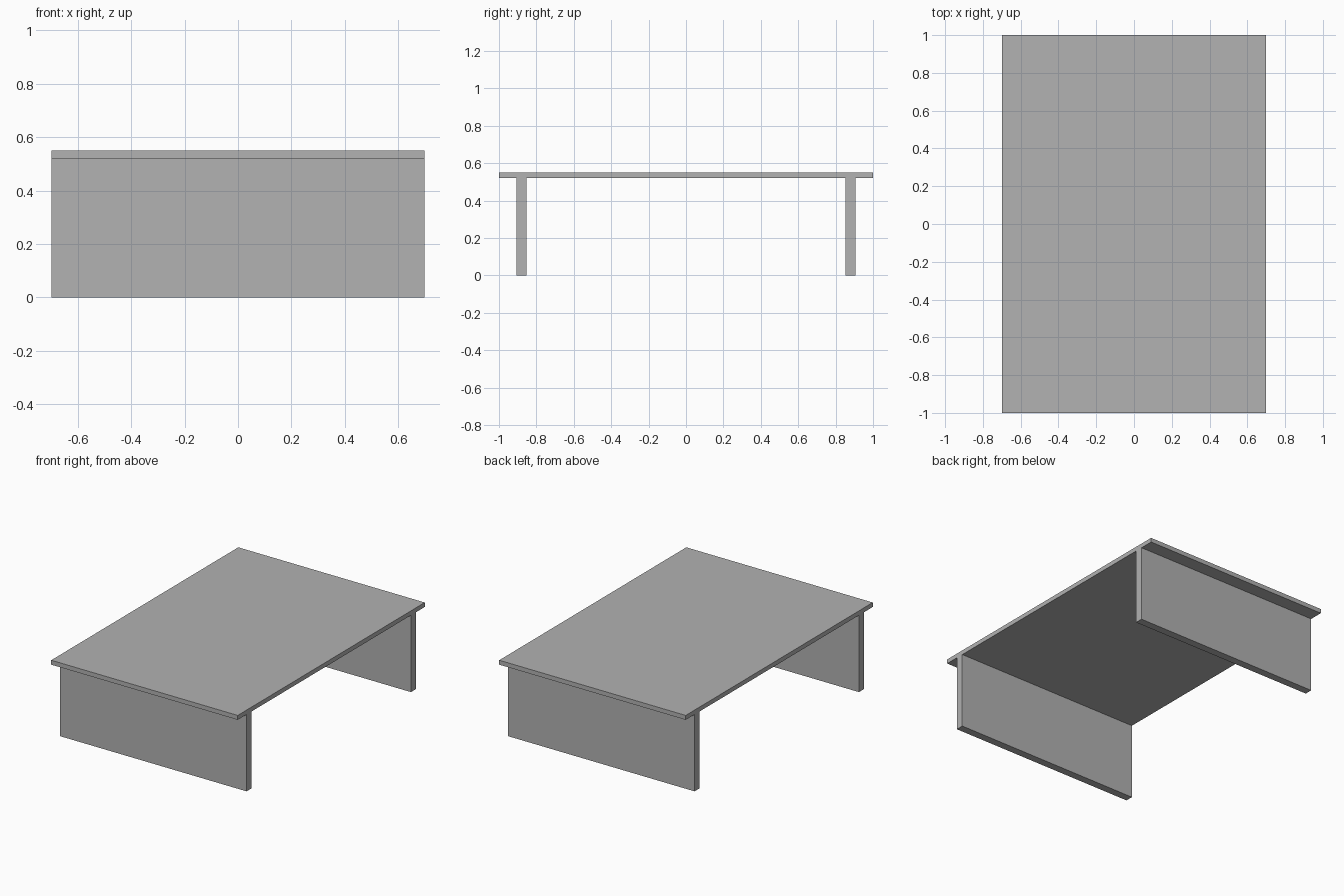
import bpy

cube = bpy.data.objects.get("Cube")
if cube:
    bpy.data.objects.remove(cube, do_unlink=True)

# Single plain grey finish
grey = bpy.data.materials.new("plain_grey")
grey.use_nodes = True
colour = (0.445, 0.445, 0.445, 1)
grey.diffuse_color = colour
grey.node_tree.nodes["Principled BSDF"].inputs["Base Color"].default_value = colour

WIDTH = 1.396
LENGTH = 2.0
HEIGHT = 0.55
TOP_THICKNESS = 0.03
LEG_THICKNESS = 0.053
LEG_Y = 0.879


def box(name, size, centre):
    """Add a flat-shaded box with its scale applied."""
    bpy.ops.mesh.primitive_cube_add(size=1, location=centre)
    obj = bpy.context.object
    obj.name = name
    obj.scale = size
    bpy.ops.object.transform_apply(location=False, rotation=False, scale=True)
    obj.data.materials.append(grey)
    return obj


# Table top
box("table_top", (WIDTH, LENGTH, TOP_THICKNESS), (0, 0, HEIGHT - TOP_THICKNESS / 2))

# Full-width panel legs, set in from each end
leg_height = HEIGHT - TOP_THICKNESS
for name, side in (("front_leg_panel", -1), ("back_leg_panel", 1)):
    box(name, (WIDTH, LEG_THICKNESS, leg_height), (0, side * LEG_Y, leg_height / 2))
